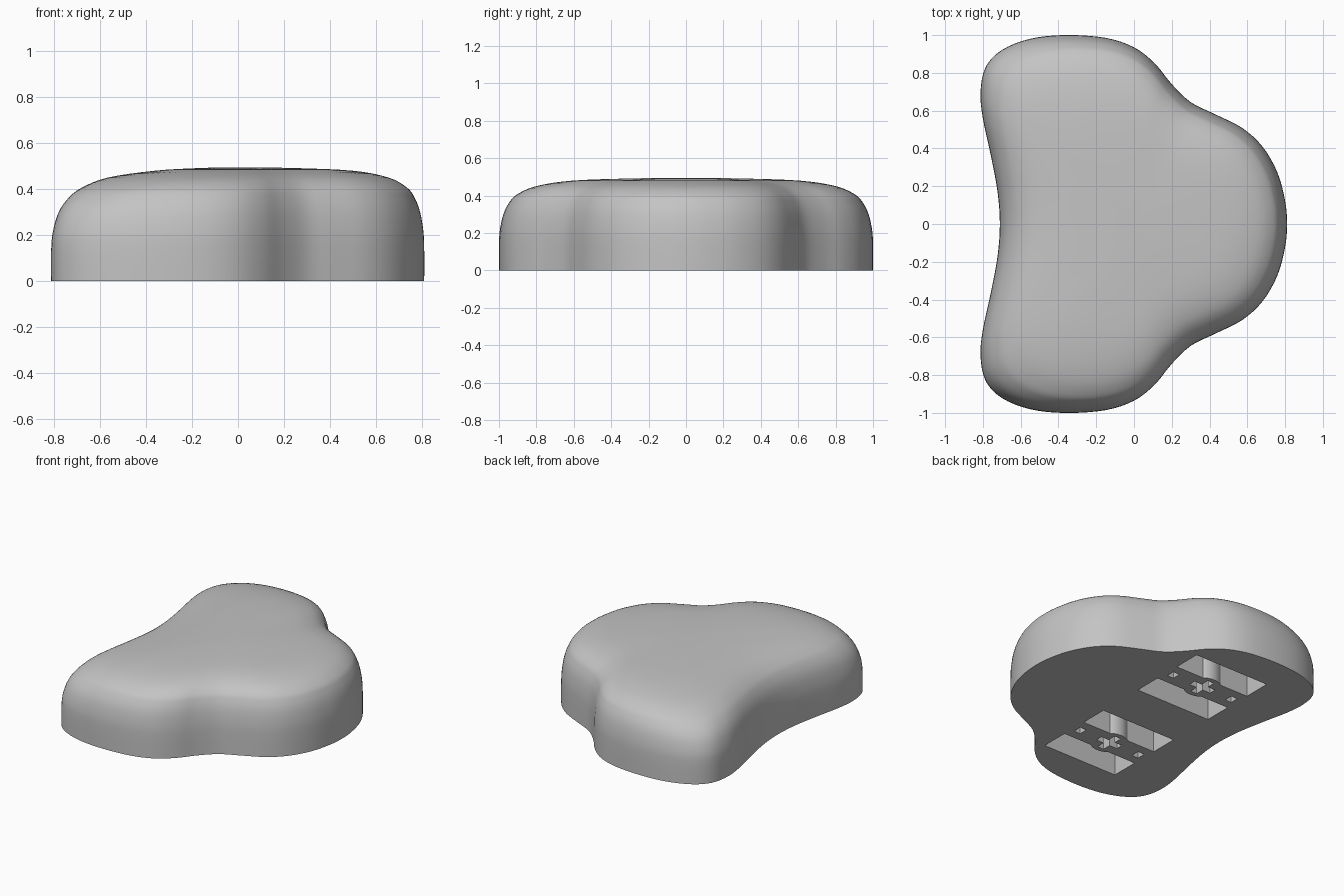
import bpy, bmesh
from mathutils import Vector
from math import radians

cube = bpy.data.objects.get("Cube")
if cube:
    bpy.data.objects.remove(cube, do_unlink=True)

grey = bpy.data.materials.new("plain grey")
grey.use_nodes = True
colour = (0.55, 0.55, 0.55, 1)
grey.diffuse_color = colour
grey.node_tree.nodes["Principled BSDF"].inputs["Base Color"].default_value = colour


def make(name, bm):
    bmesh.ops.recalc_face_normals(bm, faces=bm.faces)
    mesh = bpy.data.meshes.new(name)
    bm.to_mesh(mesh)
    bm.free()
    mesh.materials.append(grey)
    obj = bpy.data.objects.new(name, mesh)
    bpy.context.collection.objects.link(obj)
    return obj


def box(name, centre, size):
    bm = bmesh.new()
    bmesh.ops.create_cube(bm, size=1)
    for v in bm.verts:
        v.co = Vector([c + a * s for c, a, s in zip(centre, v.co, size)])
    return make(name, bm)


def combine(obj, tool, operation):
    tool.hide_render = True
    mod = obj.modifiers.new("combine", "BOOLEAN")
    mod.object, mod.operation, mod.solver = tool, operation, "EXACT"
    bpy.context.view_layer.objects.active = obj
    bpy.ops.object.modifier_apply(modifier=mod.name)
    bpy.data.objects.remove(tool, do_unlink=True)


def smooth(obj):
    bpy.ops.object.select_all(action="DESELECT")
    obj.select_set(True)
    bpy.context.view_layer.objects.active = obj
    bpy.ops.object.shade_smooth_by_angle(angle=radians(35))


def spline(points, steps, closed):
    """Catmull-Rom curve through the points."""
    n, out = len(points), []
    get = lambda i: points[i % n] if closed else points[max(0, min(n - 1, i))]
    for i in range(n if closed else n - 1):
        a, b, c, d = (Vector(get(i + k)) for k in (-1, 0, 1, 2))
        for s in range(steps):
            t = s / steps
            out.append(0.5 * (2 * b + (c - a) * t + (2 * a - 5 * b + 4 * c - d) * t ** 2
                              + (3 * b - a - 3 * c + d) * t ** 3))
    return out if closed else out + [Vector(points[-1])]


# Three-lobed outline, half of it drawn and mirrored
half = [(-.71, 0), (-.722, .17), (-.757, .36), (-.80, .56), (-.812, .70), (-.785, .83),
        (-.70, .92), (-.55, .98), (-.36, 1), (-.15, .985), (0, .935), (.11, .85),
        (.20, .74), (.30, .645), (.42, .585), (.57, .51), (.68, .41), (.76, .27),
        (.80, .12), (.81, 0)]
outline = spline(half + [(x, -y) for x, y in half[-2:0:-1]], 4, True)

# Dome profile: (scale, softer scale towards the -x side, height)
profile = spline([(1, 1, 0), (1, 1, .14), (.995, .99, .22), (.978, .96, .3), (.95, .91, .36),
                  (.91, .84, .405), (.81, .70, .45), (.62, .45, .48), (.3, .2, .492),
                  (.02, .02, .495)], 4, False)

# Domed body
bm = bmesh.new()
rings = []
for steep, soft, z in profile:
    ring = []
    for p in outline:
        w = max(0, -p.x / .81) ** 3
        k = steep + (soft - steep) * w
        ring.append(bm.verts.new((p.x * k, p.y * k, z)))
    rings.append(ring)
count = len(outline)
for low, high in zip(rings, rings[1:]):
    for i in range(count):
        j = (i + 1) % count
        bm.faces.new((low[i], low[j], high[j], high[i]))
bm.faces.new(rings[0][::-1])
bm.faces.new(rings[-1])
body = make("domed_body", bm)

# Two square recesses underneath, each with a bar and a cross socket
DEPTH, WIDTH, X = .3, .58, -.18
for side, y in (("right", -.46), ("left", .46)):
    combine(body, box("recess", (X, y, 0), (WIDTH, WIDTH, 2 * DEPTH)), "DIFFERENCE")
    bar = box(side + "_socket_bar", (X, y, DEPTH / 2), (WIDTH, .19, DEPTH))
    bm = bmesh.new()
    bmesh.ops.create_cone(bm, cap_ends=True, segments=40, radius1=.12, radius2=.12, depth=DEPTH)
    bmesh.ops.translate(bm, verts=bm.verts, vec=(X, y, DEPTH / 2))
    combine(bar, make("stem", bm), "UNION")
    for size in ((.17, .05, .4), (.05, .17, .4)):
        combine(bar, box("cross", (X, y, 0), size), "DIFFERENCE")
    for dx in (-.24, .24):
        combine(bar, box("slot", (X + dx, y, 0), (.05, .06, .2)), "DIFFERENCE")
    smooth(bar)
smooth(body)
